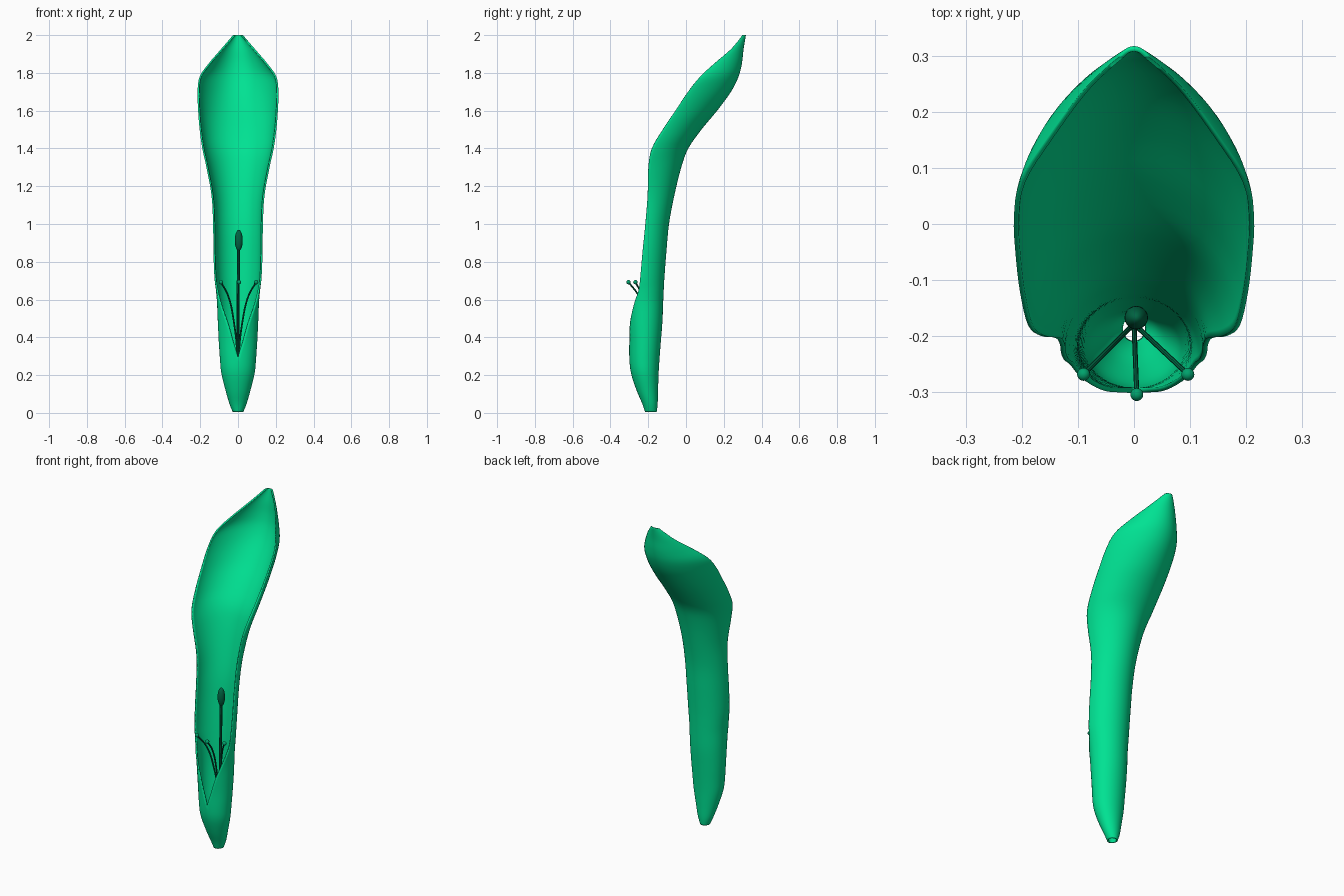
import bpy, bmesh, math
from mathutils import Vector

if "Cube" in bpy.data.objects:
    bpy.data.objects.remove(bpy.data.objects["Cube"])

def material(name, colour):
    m = bpy.data.materials.new(name)
    m.diffuse_color = (*colour, 1)
    m.use_nodes = True
    m.node_tree.nodes["Principled BSDF"].inputs["Base Color"].default_value = m.diffuse_color
    return m

leaf_green = material("leaf_green", (0.0, 0.76, 0.29))
dark_green = material("dark_green", (0.0, 0.13, 0.055))
mid_green = material("mid_green", (0.0, 0.36, 0.15))

def finish(obj, mat, angle=40):
    obj.data.materials.clear()
    obj.data.materials.append(mat)
    bpy.ops.object.select_all(action='DESELECT')
    bpy.context.view_layer.objects.active = obj
    obj.select_set(True)
    bpy.ops.object.shade_smooth_by_angle(angle=math.radians(angle))

# Petal sections: height, half width, front y, back y, half sweep in degrees
# (180 = closed tube, 90 = open trough; front y is the rim when open)
SECTIONS = [
    (0.005, 0.028, -0.217, -0.155, 180),
    (0.05, 0.046, -0.232, -0.150, 180),
    (0.12, 0.066, -0.262, -0.148, 180),
    (0.21, 0.088, -0.291, -0.145, 180),
    (0.29, 0.096, -0.300, -0.140, 180),
    (0.38, 0.102, -0.300, -0.133, 165),
    (0.48, 0.107, -0.296, -0.125, 148),
    (0.58, 0.111, -0.274, -0.121, 122),
    (0.65, 0.117, -0.251, -0.118, 104),
    (0.72, 0.125, -0.242, -0.114, 94),
    (0.85, 0.130, -0.230, -0.104, 90),
    (1.00, 0.132, -0.215, -0.090, 90),
    (1.15, 0.140, -0.203, -0.062, 90),
    (1.30, 0.167, -0.199, -0.025, 90),
    (1.40, 0.189, -0.180, 0.012, 90),
    (1.50, 0.203, -0.122, 0.082, 90),
    (1.60, 0.211, -0.055, 0.165, 90),
    (1.70, 0.214, 0.012, 0.238, 90),
    (1.78, 0.203, 0.075, 0.278, 90),
    (1.85, 0.155, 0.150, 0.296, 90),
    (1.92, 0.095, 0.232, 0.304, 90),
    (1.97, 0.052, 0.276, 0.312, 90),
    (2.00, 0.026, 0.298, 0.317, 90),
]

def spline(a, b, c, d, t):
    return 0.5 * (2*b + (c - a)*t + (2*a - 5*b + 4*c - d)*t*t + (3*b - a - 3*c + d)*t**3)

rows, STEPS, COLS = [], 4, 40
for i in range(len(SECTIONS) - 1):
    p = [SECTIONS[max(0, min(len(SECTIONS) - 1, i + k))] for k in (-1, 0, 1, 2)]
    for s in range(STEPS):
        rows.append([spline(*q, s / STEPS) for q in zip(*p)])
rows.append(SECTIONS[-1])

# Petal: swept sections, welded at the front where the tube is closed
bm = bmesh.new()
grid = []
for z, half_width, front, back, sweep in rows:
    th = math.radians(min(sweep, 180) if z > 0.295 else 180)
    depth = (back - front) / (1 - math.cos(th))
    centre = back - depth
    widest = max(1e-6, math.sin(min(th, math.pi / 2)))
    # the blade becomes more keeled towards the tip
    keel = 1 + 0.5 * min(1, max(0, (z - 1.45) / 0.3))
    line = []
    for j in range(COLS + 1):
        a = th * (2 * j / COLS - 1)
        c = math.cos(a)
        c = math.copysign(abs(c) ** keel, c)
        line.append(bm.verts.new((half_width / widest * math.sin(a), centre + depth * c, z)))
    grid.append(line)
for lo, hi in zip(grid, grid[1:]):
    for j in range(COLS):
        bm.faces.new((lo[j], hi[j], hi[j + 1], lo[j + 1]))
bmesh.ops.remove_doubles(bm, verts=bm.verts, dist=1e-4)
mesh = bpy.data.meshes.new("petal")
bm.to_mesh(mesh)
bm.free()
petal = bpy.data.objects.new("petal", mesh)
bpy.context.collection.objects.link(petal)
solid = petal.modifiers.new("thickness", 'SOLIDIFY')
solid.thickness = 0.009
solid.offset = -1
finish(petal, leaf_green, 50)

# Round stalk along a smooth path
def stalk(name, points, radius, mat):
    curve = bpy.data.curves.new(name, 'CURVE')
    curve.dimensions = '3D'
    curve.bevel_depth = radius
    curve.bevel_resolution = 2
    curve.use_fill_caps = True
    curve.resolution_u = 8
    sp = curve.splines.new('BEZIER')
    sp.bezier_points.add(len(points) - 1)
    for bp, co in zip(sp.bezier_points, points):
        bp.co = co
        bp.handle_left_type = bp.handle_right_type = 'AUTO'
    obj = bpy.data.objects.new(name, curve)
    bpy.context.collection.objects.link(obj)
    bpy.ops.object.select_all(action='DESELECT')
    bpy.context.view_layer.objects.active = obj
    obj.select_set(True)
    bpy.ops.object.convert(target='MESH')
    finish(bpy.context.view_layer.objects.active, mat)

def ball(name, centre, scale, mat):
    bpy.ops.mesh.primitive_uv_sphere_add(segments=20, ring_count=12, radius=1, location=centre)
    obj = bpy.context.object
    obj.name = name
    obj.scale = scale
    bpy.ops.object.transform_apply(location=False, rotation=False, scale=True)
    finish(obj, mat, 60)

# Pistil
stalk("pistil_stem", [(0, -0.172, 0.10), (0, -0.170, 0.5), (0.003, -0.167, 0.88)], 0.008, dark_green)
ball("pistil_head", (0.004, -0.167, 0.913), (0.021, 0.021, 0.056), dark_green)

# Three stamens arching forward and outward
for name, tip in (("left", (-0.090, -0.268)), ("middle", (0.005, -0.304)), ("right", (0.096, -0.268))):
    base = Vector((0, -0.178))
    reach = Vector(tip) - base
    path = []
    for f, z in ((0, 0.10), (0.04, 0.30), (0.24, 0.48), (0.58, 0.62), (1, 0.692)):
        p = base + reach * f
        path.append((p.x, p.y, z))
    stalk(name + "_stamen", path, 0.0045, dark_green)
    ball(name + "_anther", path[-1], (0.0115, 0.0115, 0.0115), mid_green)
